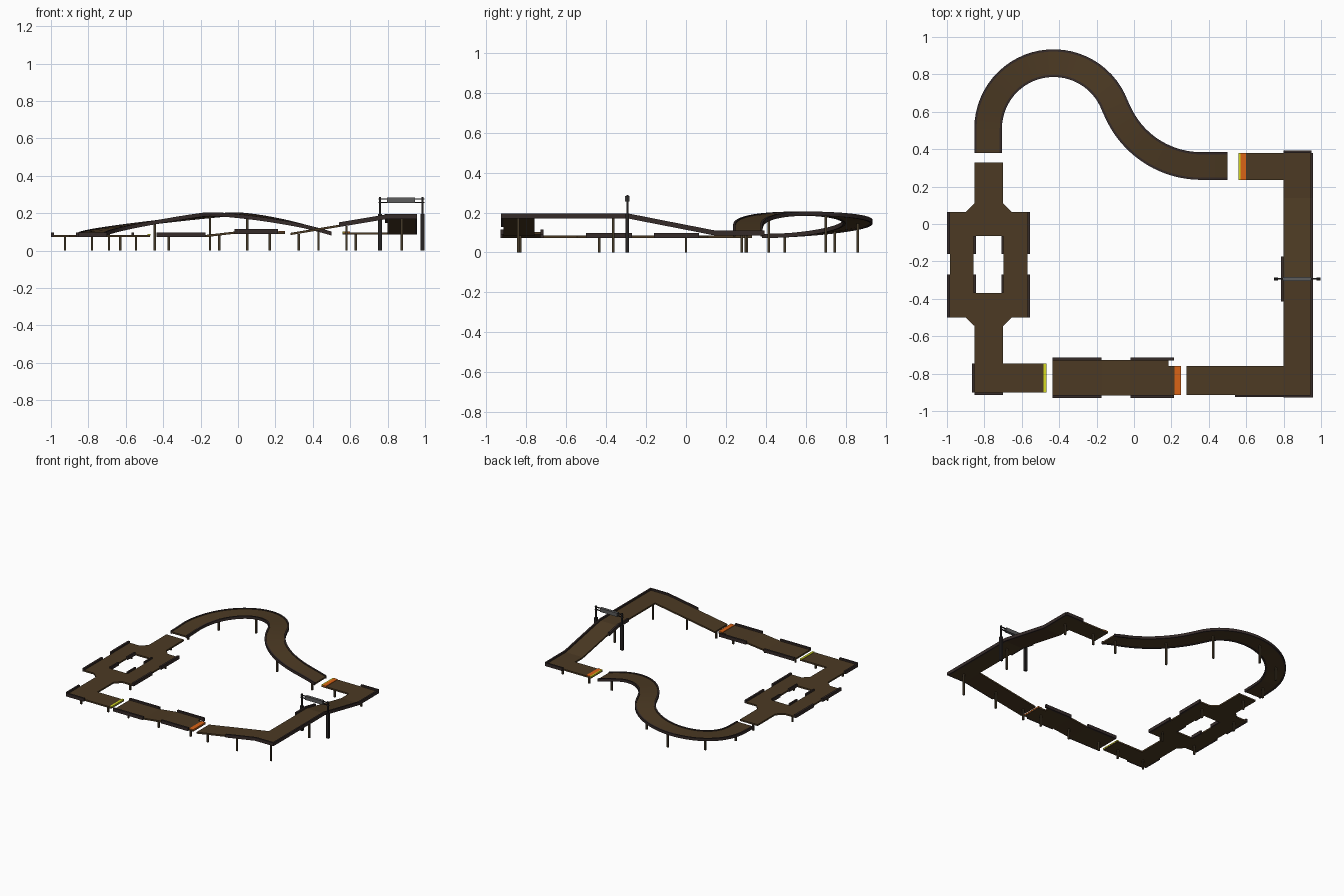
import bpy, bmesh, math
from mathutils import Vector

if "Cube" in bpy.data.objects:
    bpy.data.objects.remove(bpy.data.objects["Cube"])


def mat(name, rgb):
    m = bpy.data.materials.new(name)
    m.diffuse_color = (*rgb, 1)
    m.use_nodes = True
    m.node_tree.nodes["Principled BSDF"].inputs["Base Color"].default_value = m.diffuse_color
    return m


BROWN = mat("track brown", (0.072, 0.042, 0.017))
DARK = mat("edge dark", (0.036, 0.024, 0.022))
LEG = mat("leg brown", (0.06, 0.042, 0.022))
BLACK = mat("gantry black", (0.018, 0.016, 0.016))
GREY = mat("sign grey", (0.11, 0.11, 0.11))
ORANGE = mat("ramp orange", (0.70, 0.125, 0.008))
YELLOW = mat("ramp yellow", (0.66, 0.70, 0.015))


def finish(name, bm, m):
    bmesh.ops.recalc_face_normals(bm, faces=bm.faces)
    me = bpy.data.meshes.new(name)
    bm.to_mesh(me)
    bm.free()
    me.materials.append(m)
    ob = bpy.data.objects.new(name, me)
    bpy.context.collection.objects.link(ob)
    return ob


def sweep(name, path, w, lo, hi, m, off=0.0):
    """Rectangular section (width w, from lo to hi around path z) along a path."""
    bm = bmesh.new()
    P = [Vector(p) for p in path]
    rings = []
    for i, p in enumerate(P):
        t = P[min(i + 1, len(P) - 1)] - P[max(i - 1, 0)]
        n = Vector((-t.y, t.x, 0)).normalized()
        c = p + n * off
        rings.append([bm.verts.new(c + n * (s * w / 2) + Vector((0, 0, z)))
                      for s, z in ((-1, lo), (1, lo), (1, hi), (-1, hi))])
    for a, b in zip(rings, rings[1:]):
        for k in range(4):
            bm.faces.new((a[k], a[(k + 1) % 4], b[(k + 1) % 4], b[k]))
    bm.faces.new(rings[0])
    bm.faces.new(rings[-1])
    return finish(name, bm, m)


def slab(name, pts, z0, z1, m):
    """Flat polygon extruded from z0 to z1."""
    bm = bmesh.new()
    f = bm.faces.new([bm.verts.new((x, y, z0)) for x, y in pts])
    g = bmesh.ops.extrude_face_region(bm, geom=[f])
    for v in g["geom"]:
        if isinstance(v, bmesh.types.BMVert):
            v.co.z = z1
    return finish(name, bm, m)


def box(name, x0, x1, y0, y1, z0, z1, m):
    return slab(name, [(x0, y0), (x1, y0), (x1, y1), (x0, y1)], z0, z1, m)


T = 0.012      # deck thickness
Z = 0.084      # low deck height

# Curved S track: two tangent arcs with straight ends
C1, R1, C2, R2 = (-0.43, 0.51), 0.35, (0.36, 0.80), 0.49
TAN = math.atan2(C2[1] - C1[1], C2[0] - C1[0])
plan = [(-0.78, 0.38), (-0.78, 0.45)]
N = 28
for i in range(N + 1):
    a = math.pi + (TAN - math.pi) * i / N
    plan.append((C1[0] + R1 * math.cos(a), C1[1] + R1 * math.sin(a)))
N = 18
for i in range(1, N + 1):
    a = math.pi + TAN + (math.pi / 2 - TAN) * i / N
    plan.append((C2[0] + R2 * math.cos(a), C2[1] + R2 * math.sin(a)))
plan += [(0.43, 0.31), (0.50, 0.31)]


def hill(s):
    if s < 1.15:
        t = s / 1.15
        return 0.088 + 0.112 * t * t * (3 - 2 * t)
    return 0.2 - 0.105 * min(1, (s - 1.15) / 0.7) ** 2


curve, s = [], 0.0
for i, p in enumerate(plan):
    if i:
        s += math.dist(p, plan[i - 1])
    curve.append((*p, hill(s)))
sweep("curved_track", curve, 0.128, -T, 0, BROWN)
for side, sg in (("outer", 1), ("inner", -1)):
    sweep(f"curved_track_{side}_edge", curve, 0.012, -0.016, 0.005, DARK, sg * 0.068)

# Left side: straights, widened island with a hole
B = Z - T
box("left_straight_back", -0.853, -0.70, 0.11, 0.33, B, Z, BROWN)
box("left_straight_front", -0.853, -0.70, -0.90, -0.545, B, Z, BROWN)
slab("island_taper_back", [(-0.90, 0.065), (-0.655, 0.065), (-0.70, 0.11), (-0.853, 0.11)], B, Z, BROWN)
slab("island_taper_front", [(-0.90, -0.5), (-0.853, -0.545), (-0.70, -0.545), (-0.655, -0.5)], B, Z, BROWN)
box("island_back", -0.985, -0.57, -0.065, 0.065, B, Z, BROWN)
box("island_front", -0.985, -0.57, -0.5, -0.37, B, Z, BROWN)
box("island_left_lane", -0.985, -0.857, -0.37, -0.065, B, Z, BROWN)
box("island_right_lane", -0.698, -0.57, -0.37, -0.065, B, Z, BROWN)
box("front_left_straight", -0.70, -0.47, -0.90, -0.745, B, Z, BROWN)

# Island and left corner rails
for part, y0, y1, yi0, yi1 in (("back", -0.16, 0.065, -0.16, -0.065), ("front", -0.5, -0.27, -0.37, -0.27)):
    for side, x0, x1 in (("left", -1.0, -0.985), ("right", -0.57, -0.555)):
        box(f"island_rail_{part}_{side}", x0, x1, y0, y1, B, Z + 0.013, DARK)
    for side, x0, x1 in (("left", -0.857, -0.845), ("right", -0.708, -0.698)):
        box(f"island_inner_rail_{part}_{side}", x0, x1, yi0, yi1, B, Z + 0.013, DARK)
box("left_corner_side_rail", -0.866, -0.853, -0.90, -0.745, B, Z + 0.013, DARK)
box("left_corner_front_rail", -0.853, -0.70, -0.914, -0.90, B, Z + 0.013, DARK)

# Front middle section stepping up to the second gap
yc = -0.823
sweep("front_middle_track", [(-0.435, yc, Z), (-0.175, yc, Z), (-0.02, yc, 0.102), (0.185, yc, 0.102)],
      0.19, -T, 0, BROWN)
box("front_middle_lip", 0.185, 0.25, -0.915, -0.76, 0.09, 0.102, BROWN)
for part, x0, x1, z in (("low", -0.435, -0.175, Z), ("high", -0.02, 0.215, 0.102)):
    box(f"front_rail_{part}_back", x0, x1, -0.729, -0.714, z - T, z + 0.013, DARK)
    box(f"front_rail_{part}_front", x0, x1, -0.929, -0.914, z - T, z + 0.013, DARK)

# Front right climb, raised corner and right side descent
sweep("front_right_ramp", [(0.28, -0.837, 0.095), (0.80, -0.837, 0.182)], 0.156, -T, 0, BROWN)
sweep("front_right_rail", [(0.54, -0.92, 0.1385), (0.80, -0.92, 0.182)], 0.012, -T, 0.013, DARK)
box("raised_corner", 0.80, 0.945, -0.915, -0.76, 0.17, 0.182, BROWN)
box("raised_corner_front_rail", 0.80, 0.957, -0.927, -0.914, 0.17, 0.195, DARK)
side = [(-0.76, 0.182), (-0.29, 0.182), (0.14, 0.098), (0.235, 0.098)]
sweep("right_track", [(0.8725, y, z) for y, z in side], 0.145, -T, 0, BROWN)
sweep("right_rail", [(0.951, y, z) for y, z in [(-0.915, 0.182)] + side[1:3] + [(0.38, 0.098)]],
      0.012, -T, 0.013, DARK)
sweep("right_inner_rail", [(0.793, -0.415, 0.182), (0.793, -0.29, 0.182), (0.793, -0.175, 0.16)],
      0.014, -T, 0.013, DARK)
box("back_right_track", 0.56, 0.945, 0.235, 0.38, 0.086, 0.098, BROWN)
box("back_right_rail", 0.80, 0.95, 0.38, 0.393, 0.086, 0.111, DARK)

# Coloured strips at the jump gaps
box("left_gap_strip", -0.485, -0.469, -0.90, -0.745, Z - 0.004, Z + 0.004, YELLOW)
box("front_gap_strip", 0.216, 0.251, -0.915, -0.76, 0.098, 0.106, ORANGE)
box("back_gap_strip", 0.569, 0.60, 0.235, 0.38, 0.094, 0.102, ORANGE)
box("back_gap_edge", 0.559, 0.569, 0.235, 0.38, 0.094, 0.102, YELLOW)

# Support legs: x, y, height
legs = [(-0.78, -0.83, B), (-0.545, -0.83, B), (-0.37, -0.83, B), (-0.10, -0.84, 0.08),
        (0.17, -0.83, 0.092), (0.325, -0.84, 0.09), (0.58, -0.84, 0.132), (0.875, -0.84, 0.172),
        (0.875, -0.365, 0.172), (0.63, 0.30, 0.088), (0.875, 0.28, 0.088), (-0.78, 0.28, B),
        (-0.925, 0.0, B), (-0.925, -0.435, B), (-0.63, 0.0, B), (-0.63, -0.435, B)]
for x, y in ((-0.78, 0.495), (-0.69, 0.745), (-0.445, 0.86), (-0.15, 0.70), (0.05, 0.415), (0.43, 0.305)):
    near = min(curve, key=lambda p: math.dist(p[:2], (x, y)))
    legs.append((x, y, near[2] - 0.008))
for i, (x, y, h) in enumerate(legs):
    box(f"leg_{i + 1}", x - 0.006, x + 0.006, y - 0.006, y + 0.006, 0, h, LEG)

# Gantry across the right track
gy = -0.294
for nm, x in (("left", 0.76), ("right", 0.987)):
    box(f"gantry_base_{nm}", x - 0.011, x + 0.011, gy - 0.009, gy + 0.009, 0, 0.195, BLACK)
    box(f"gantry_post_{nm}", x - 0.005, x + 0.005, gy - 0.005, gy + 0.005, 0.195, 0.287, BLACK)
for i, z in enumerate((0.258, 0.277)):
    box(f"gantry_bar_{i + 1}", 0.75, 0.997, gy - 0.004, gy + 0.004, z - 0.003, z + 0.003, BLACK)
box("gantry_sign", 0.797, 0.947, gy - 0.011, gy + 0.011, 0.254, 0.283, GREY)
